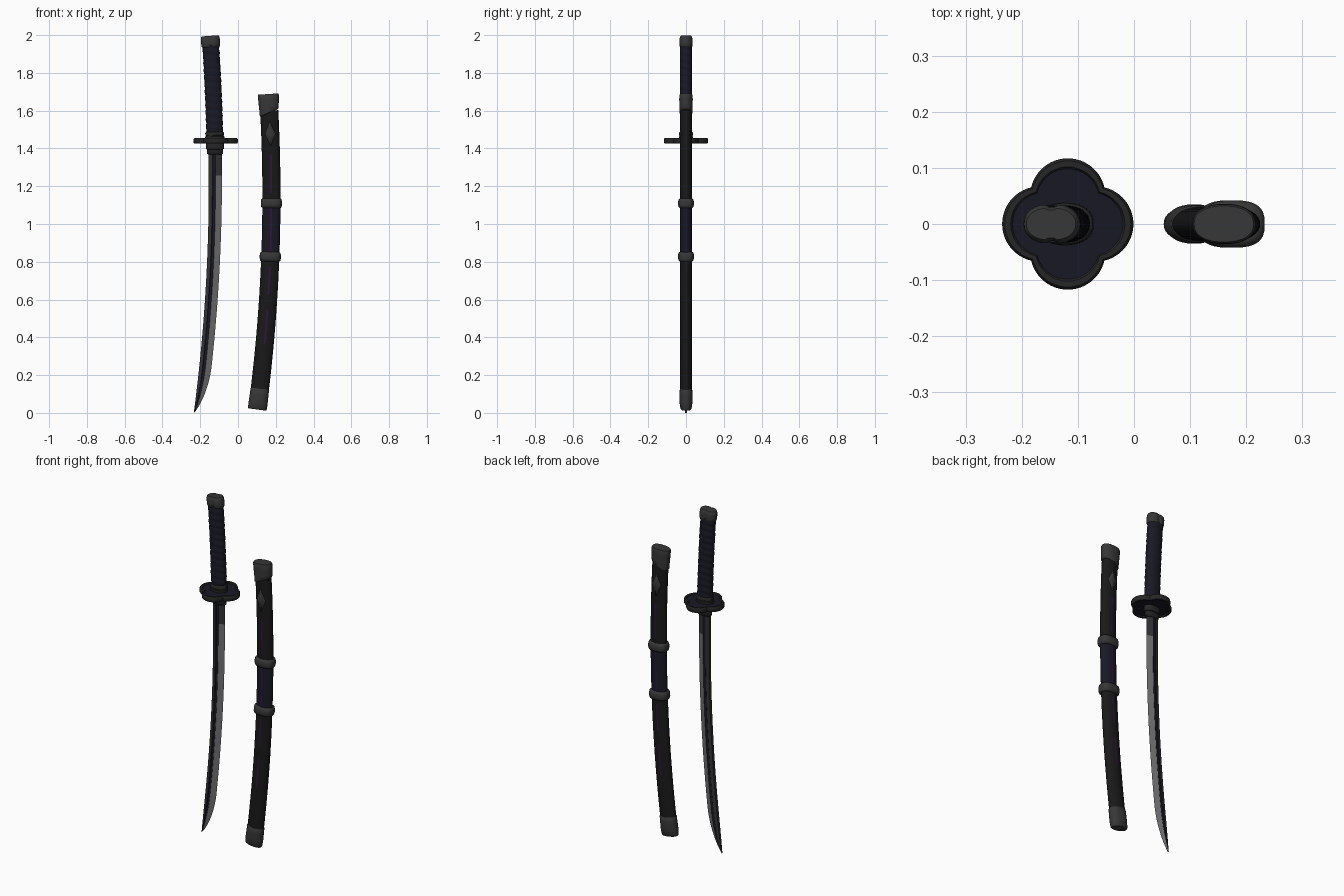
import bpy, bmesh, math

if "Cube" in bpy.data.objects:
    bpy.data.objects.remove(bpy.data.objects["Cube"])

def material(name, r, g, b):
    m = bpy.data.materials.new(name)
    m.diffuse_color = (r, g, b, 1)
    m.use_nodes = True
    m.node_tree.nodes["Principled BSDF"].inputs["Base Color"].default_value = m.diffuse_color
    return m

BLACK = material("lacquer_black", 0.0095, 0.0095, 0.0095)
NAVY = material("wrap_navy", 0.0095, 0.0095, 0.019)
GREY = material("fitting_grey", 0.038, 0.038, 0.039)
DARK = material("collar_dark_grey", 0.019, 0.019, 0.020)
STEEL = material("blade_dark_steel", 0.032, 0.032, 0.035)
SILVER = material("edge_silver", 0.16, 0.16, 0.16)
PURPLE = material("inlay_purple", 0.035, 0.006, 0.065)

# 32 directions; the ones facing front and back are split to leave a narrow strip
ANGLES = []
for k in range(32):
    a = k * 11.25
    ANGLES += [math.radians(a - 5), math.radians(a + 5)] if k in (8, 24) else [math.radians(a)]


def loft(name, rings, mats, pick=None, cap=0, sharp=35):
    """Skin a stack of closed rings; pick(ring, side) gives the material slot."""
    bm = bmesh.new()
    vs = [[bm.verts.new(p) for p in r] for r in rings]
    n = len(vs[0])
    for i in range(len(vs) - 1):
        for j in range(n):
            k = (j + 1) % n
            f = bm.faces.new((vs[i][j], vs[i][k], vs[i + 1][k], vs[i + 1][j]))
            f.material_index = pick(i, j) if pick else 0
    for r in (vs[0], vs[-1]):
        bm.faces.new(r).material_index = cap
    bmesh.ops.recalc_face_normals(bm, faces=bm.faces)
    return finish(name, bm, mats, sharp)


def finish(name, bm, mats, sharp=35):
    me = bpy.data.meshes.new(name)
    bm.to_mesh(me)
    bm.free()
    for m in mats:
        me.materials.append(m)
    me.shade_smooth()
    me.set_sharp_from_angle(angle=math.radians(sharp))
    ob = bpy.data.objects.new(name, me)
    bpy.context.collection.objects.link(ob)
    return ob


# Curved centre lines: (peak x, bend, z of peak)
SHEATH = (0.177, 0.0586, 1.15)
HILT = (-0.120, 0.044, 1.2)


def centre(path, z):
    return path[0] - path[1] * (z - path[2]) ** 2


def ring(path, z, hx, hy, power=2.0, shape=None, shear=0.0):
    """Superellipse ring square to the centre line, optionally slanted by shear."""
    cx, slope = centre(path, z), -2 * path[1] * (z - path[2])
    pts = []
    for a in ANGLES:
        c, s = math.cos(a), math.sin(a)
        kx, ky = shape(a, z) if shape else (1, 1)
        x = kx * hx * math.copysign(abs(c) ** (2 / power), c)
        y = ky * hy * math.copysign(abs(s) ** (2 / power), s)
        pts.append((cx + x, y, z + x * (shear - slope)))
    return pts


def fitting(name, path, profile, mat, power=2.3, shape=None):
    rings = [ring(path, p[0], p[1], p[2], power, shape, *p[3:]) for p in profile]
    return loft(name, rings, [mat], None, 0, 50)


# ---- Sheath body: navy middle, purple inlay lines on front and back ----
N = 60
zs = [0.06 + i * (1.6 - 0.06) / N for i in range(N + 1)]
LINES = ((0.36, 0.56), (0.62, 0.78), (0.86, 1.08), (1.16, 1.36))


def sheath_colour(i, j):
    z = (zs[i] + zs[i + 1]) / 2
    if j in (8, 25) and any(a < z < b for a, b in LINES):
        return 2
    return 1 if 0.83 < z < 1.11 else 0


loft("sheath_body", [ring(SHEATH, z, 0.048, 0.031) for z in zs],
     [BLACK, NAVY, PURPLE], sheath_colour)

# Sheath fittings: slanted mouth, tip and two bands
fitting("sheath_mouth", SHEATH, [(1.588, 0.045, 0.029, 0.4), (1.592, 0.050, 0.034, 0.4), (1.615, 0.051, 0.035, 0.3),
        (1.66, 0.055, 0.036), (1.68, 0.056, 0.035), (1.688, 0.053, 0.032)], GREY)
fitting("sheath_tip", SHEATH, [(0.018, 0.047, 0.025), (0.026, 0.050, 0.030), (0.06, 0.050, 0.035),
        (0.10, 0.049, 0.034), (0.125, 0.049, 0.033), (0.13, 0.045, 0.029)], GREY)
for tag, z in (("lower", 0.827), ("upper", 1.11)):
    fitting("sheath_band_" + tag, SHEATH,
            [(z - 0.026, 0.045, 0.030), (z - 0.022, 0.053, 0.038), (z - 0.01, 0.056, 0.042),
             (z + 0.01, 0.056, 0.042), (z + 0.022, 0.053, 0.038), (z + 0.026, 0.045, 0.030)], GREY, 2.8)

# Diamond plates hugging the sheath, front and back
for tag, side in (("front", -1), ("back", 1)):
    bm = bmesh.new()
    cols = []
    for i in range(-6, 7):
        u = i / 6
        h = 0.065 * (1 - abs(u)) + 0.001
        y = side * (0.031 * math.sqrt(1 - (0.027 * u / 0.048) ** 2) + 0.002)
        cols.append([bm.verts.new((centre(SHEATH, 1.477 + d) + 0.027 * u, y, 1.477 + d)) for d in (-h, 0, h)])
    for a, b in zip(cols, cols[1:]):
        for k in (0, 1):
            f = bm.faces.new((a[k], b[k], b[k + 1], a[k + 1]))
            f.normal_update()
            if f.normal.y * side < 0:
                f.normal_flip()
    ob = finish("sheath_diamond_" + tag, bm, [GREY])
    mod = ob.modifiers.new("thickness", 'SOLIDIFY')
    mod.thickness = 0.005


# ---- Grip with a spiral wrap ----
def spiral(a, z):
    k = 0.96 + 0.075 * abs(math.sin(math.pi * z / 0.037 + a / 2))
    return k, k


G = 96
loft("grip_wrap", [ring(HILT, 1.475 + i * 0.475 / G, 0.044, 0.032, 2.2, spiral) for i in range(G + 1)],
     [NAVY], None, 0, 60)


# Pommel, pinched on both broad sides
def pinch(a, z):
    d = math.degrees(math.acos(abs(math.cos(a))))
    return 1, 1 - 0.22 * math.exp(-((90 - d) / 8) ** 2)


fitting("pommel", HILT, [(1.935, 0.043, 0.030), (1.94, 0.048, 0.035), (1.955, 0.050, 0.036),
        (1.98, 0.050, 0.036), (1.991, 0.048, 0.033), (1.996, 0.044, 0.029)], GREY, 2.2, pinch)

# Stepped collar above the guard and blade collar below it
fitting("grip_collar", HILT, [(1.45, 0.051, 0.038), (1.463, 0.051, 0.038), (1.465, 0.047, 0.034),
        (1.468, 0.047, 0.034), (1.470, 0.050, 0.037), (1.482, 0.050, 0.037), (1.487, 0.044, 0.032)], DARK)
fitting("blade_collar", HILT, [(1.368, 0.036, 0.016), (1.372, 0.042, 0.021), (1.395, 0.043, 0.023),
        (1.397, 0.047, 0.028), (1.43, 0.047, 0.028)], DARK)


# ---- Four-lobed guard with a raised rim and navy face ----
def lobed(scale, z, n=96):
    pts = []
    for k in range(n):
        a = 2 * math.pi * k / n
        p = (a + math.pi / 4) % (math.pi / 2) - math.pi / 4
        r = scale * (0.05 * math.cos(p) + math.sqrt(0.067 ** 2 - (0.05 * math.sin(p)) ** 2))
        pts.append((-0.118 + r * math.cos(a), r * math.sin(a), z))
    return pts


GUARD = ((0.84, 1.431), (0.87, 1.425), (0.96, 1.425), (1, 1.431),
         (1, 1.449), (0.96, 1.455), (0.87, 1.455), (0.84, 1.449))
loft("guard", [lobed(s, z) for s, z in GUARD], [DARK, NAVY], None, 1, 50)

# ---- Blade: steel back, navy groove, silver edge ----
B = 64
EDGE_TOP = 1.26
bz = [1.39 * (i / B) ** 1.25 for i in range(B + 1)]
bz[0] = 0.0005


def blade_ring(z):
    spine = -0.155 - 0.055 * (1.2 - min(z, 1.2)) ** 2
    t = (1 - (1 - min(1, z / 0.25)) ** 2) ** 0.8
    w = (0.064 + 0.006 * min(1, z / 1.2)) * t
    y = 0.3 + 0.7 * t
    half = [(0, 0.009), (0.27, 0.013), (0.31, 0.0105), (0.47, 0.0105), (0.51, 0.012)]
    pts = [(u, -v) for u, v in half] + [(1, 0)] + [(u, v) for u, v in reversed(half)]
    return [(spine + w * u, v * y, z) for u, v in pts]


def blade_colour(i, j):
    z = (bz[i] + bz[i + 1]) / 2
    if j in (4, 5):
        return 2 if z < EDGE_TOP else 0
    return 1 if j in (1, 2, 3, 6, 7, 8) else 0


loft("blade", [blade_ring(z) for z in bz], [STEEL, NAVY, SILVER], blade_colour, 0, 20)
